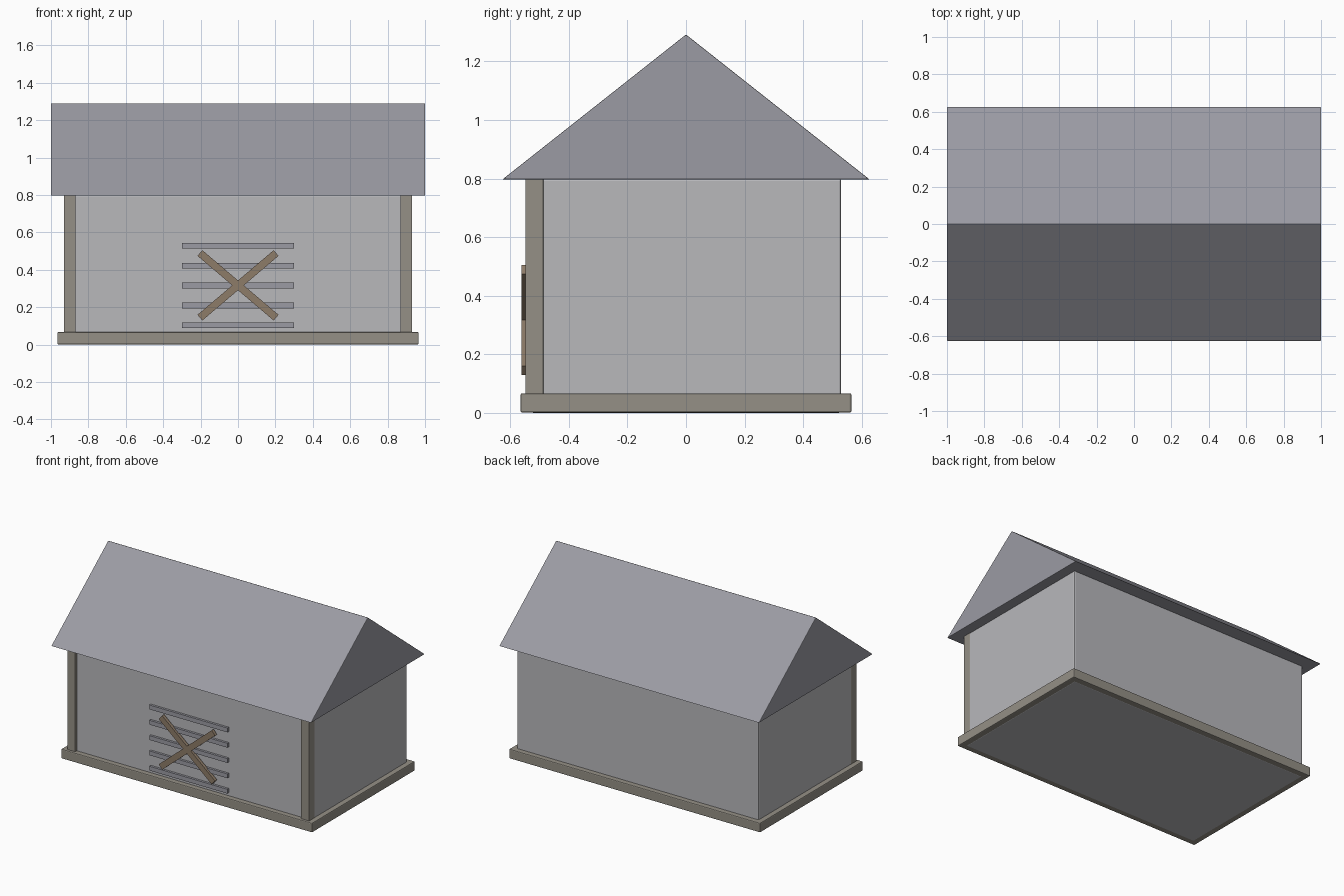
import bpy, bmesh, math
from mathutils import Matrix

if "Cube" in bpy.data.objects:
    bpy.data.objects.remove(bpy.data.objects["Cube"])


def material(name, rgb):
    m = bpy.data.materials.new(name)
    m.diffuse_color = (*rgb, 1)
    m.use_nodes = True
    m.node_tree.nodes["Principled BSDF"].inputs["Base Color"].default_value = m.diffuse_color
    return m


STONE = material("stone", (0.30, 0.28, 0.24))
WALL = material("plaster", (0.48, 0.48, 0.50))
ROOF = material("slate", (0.33, 0.33, 0.37))
WOOD = material("wood", (0.27, 0.20, 0.14))


def finish(name, bm, mat, bevel):
    mesh = bpy.data.meshes.new(name)
    bmesh.ops.recalc_face_normals(bm, faces=bm.faces)
    bm.to_mesh(mesh)
    bm.free()
    mesh.materials.append(mat)
    obj = bpy.data.objects.new(name, mesh)
    bpy.context.collection.objects.link(obj)
    if bevel:
        mod = obj.modifiers.new("bevel", 'BEVEL')
        mod.width, mod.segments = bevel, 2
    return obj


def box(name, lo, hi, mat, bevel=0.0, tilt=0.0):
    """Box between two corners, optionally turned about y through its centre."""
    size = [b - a for a, b in zip(lo, hi)]
    mid = [(a + b) / 2 for a, b in zip(lo, hi)]
    bm = bmesh.new()
    bmesh.ops.create_cube(bm, size=1, matrix=Matrix.Diagonal((*size, 1)))
    obj = finish(name, bm, mat, bevel)
    obj.location = mid
    obj.rotation_euler.y = math.radians(tilt)
    return obj


# Foundation and walls
box("foundation", (-0.966, -0.565, 0.001), (0.966, 0.565, 0.067), STONE, 0.006)
box("walls", (-0.93, -0.53, 0), (0.93, 0.53, 0.80), WALL, 0.008)

# Front corner posts
for side, x in (("left", -0.9), ("right", 0.9)):
    box(f"corner_post_{side}", (x - 0.031, -0.548, 0.03),
        (x + 0.031, -0.487, 0.80), STONE, 0.002)

# Gable roof: triangular profile extruded along x
bm = bmesh.new()
profile = [(-0.627, 0.797), (0.627, 0.797), (0, 1.292)]
face = bm.faces.new([bm.verts.new((-1, y, z)) for y, z in profile])
ext = bmesh.ops.extrude_face_region(bm, geom=[face])
bmesh.ops.translate(bm, vec=(2, 0, 0),
                    verts=[v for v in ext["geom"] if isinstance(v, bmesh.types.BMVert)])
finish("roof", bm, ROOF, 0.004)

# Window slats
for i in range(5):
    z = 0.103 + i * 0.1065
    box(f"window_slat_{i + 1}", (-0.3, -0.546, z - 0.015), (0.3, -0.52, z + 0.015), ROOF)

# Crossed boards nailed over the window
for side, tilt in (("rising", -40.3), ("falling", 40.3)):
    box(f"cross_board_{side}", (-0.267, -0.562, 0.297), (0.267, -0.54, 0.337),
        WOOD, tilt=tilt)
